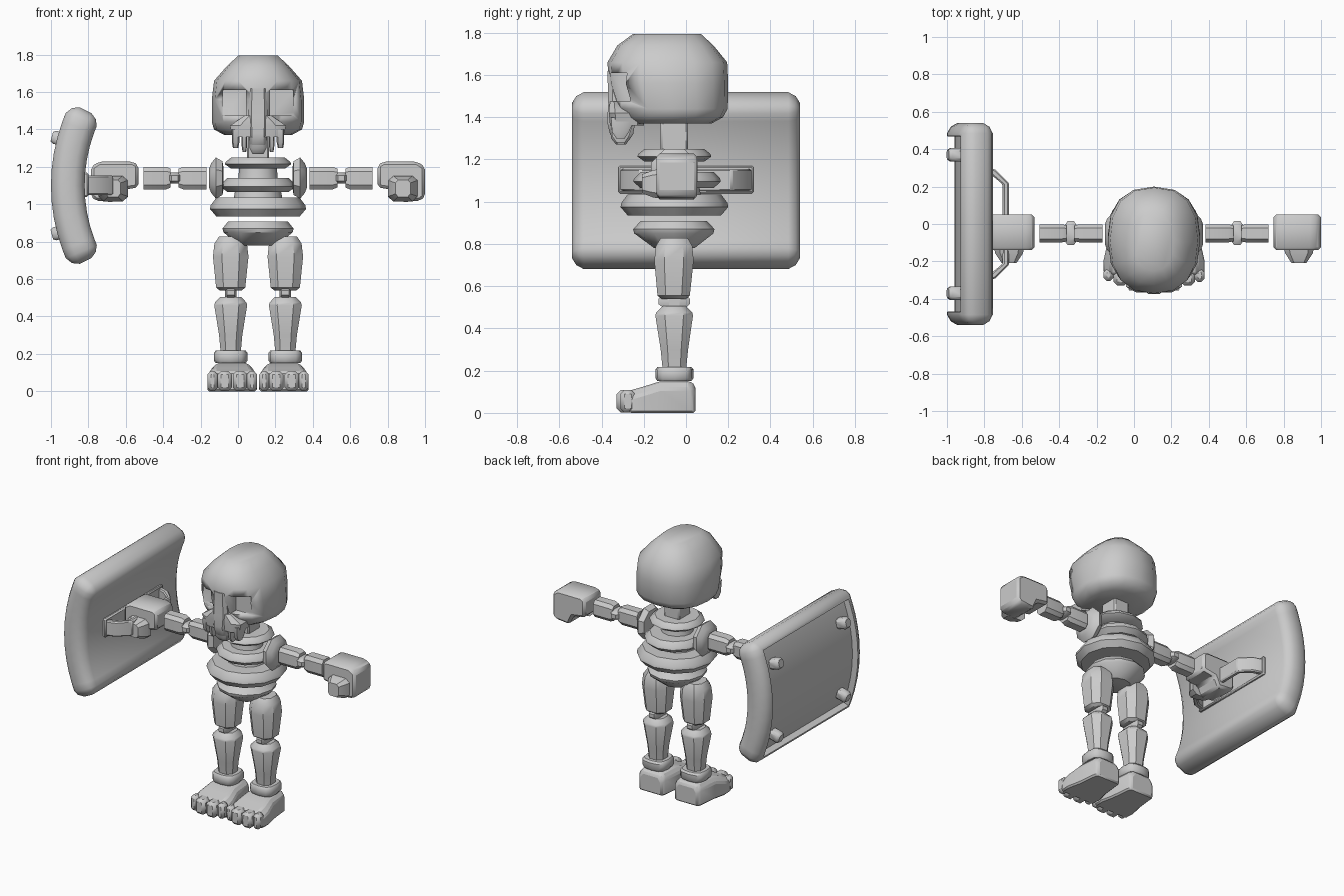
import bpy, bmesh, math
from mathutils import Vector

if "Cube" in bpy.data.objects:
    bpy.data.objects.remove(bpy.data.objects["Cube"])

CX, CY = 0.107, -0.055      # body axis
bone = bpy.data.materials.new("bone_grey")
bone.diffuse_color = (0.6, 0.6, 0.6, 1)
bone.use_nodes = True
bone.node_tree.nodes["Principled BSDF"].inputs["Base Color"].default_value = bone.diffuse_color


def finish(name, bm, bevel=0, segs=1, angle=38):
    bmesh.ops.recalc_face_normals(bm, faces=bm.faces)
    me = bpy.data.meshes.new(name)
    bm.to_mesh(me)
    bm.free()
    ob = bpy.data.objects.new(name, me)
    bpy.context.collection.objects.link(ob)
    me.materials.append(bone)
    if bevel:
        m = ob.modifiers.new("bevel", 'BEVEL')
        m.width, m.segments, m.limit_method = bevel, segs, 'ANGLE'
    bpy.ops.object.select_all(action='DESELECT')
    ob.select_set(True)
    bpy.context.view_layer.objects.active = ob
    bpy.ops.object.shade_smooth_by_angle(angle=math.radians(angle))
    return ob


def skin(rings):
    """Capped skin over equal-length point rings."""
    bm = bmesh.new()
    vs = [[bm.verts.new(p) for p in r] for r in rings]
    n = len(vs[0])
    for a, b in zip(vs, vs[1:]):
        for i in range(n):
            bm.faces.new((a[i], a[(i + 1) % n], b[(i + 1) % n], b[i]))
    bm.faces.new(vs[0])
    bm.faces.new(vs[-1])
    return bm


def outline(n, ru, rv, p=2.0, turn=0.0):
    """Superellipse outline that fills the given half sizes."""
    f = lambda c: math.copysign(abs(c) ** (2 / p), c)
    pts = [(f(math.cos(turn + 2 * math.pi * i / n)), f(math.sin(turn + 2 * math.pi * i / n))) for i in range(n)]
    mu, mv = max(a for a, b in pts), max(b for a, b in pts)
    return [(a / mu * ru, b / mv * rv) for a, b in pts]


def stack(name, x, rows, n=12, p=2.0, turn=0.0, **kw):
    """Upright part: rows of (z, half width, back y, front y)."""
    rings = []
    for z, rx, y0, y1 in rows:
        rings.append([(x + a, (y0 + y1) / 2 + b, z) for a, b in outline(n, rx, (y1 - y0) / 2, p, turn)])
    return finish(name, skin(rings), **kw)


def limb(name, s, rows, y=CY, z=1.14, p=3.5):
    """Sideways part on side s: rows of (x offset, half depth, half height)."""
    rings = [[(CX + s * dx, y + a, z + b) for a, b in outline(8, ry, rz, p, math.pi / 8)] for dx, ry, rz in rows]
    return finish(name, skin(rings))


def box(name, lo, hi, bevel=0.01):
    bm = bmesh.new()
    bmesh.ops.create_cube(bm, size=1)
    for v in bm.verts:
        v.co = [l + (c + 0.5) * (h - l) for c, l, h in zip(v.co, lo, hi)]
    return finish(name, bm, bevel)


def sbox(name, s, x0, x1, y0, y1, z0, z1, bevel=0.01):
    xs = sorted((CX + s * x0, CX + s * x1))
    return box(name, (xs[0], y0, z0), (xs[1], y1, z1), bevel)


# skull with eye sockets
skull = stack("skull", CX, [
    (1.37, 0.18, -0.27, 0.12), (1.40, 0.235, -0.30, 0.175), (1.44, 0.247, -0.325, 0.197),
    (1.56, 0.247, -0.365, 0.20), (1.66, 0.235, -0.372, 0.195), (1.74, 0.165, -0.325, 0.13),
    (1.795, 0.105, -0.25, 0.07)], n=16, p=2.4, angle=60)
for s in (-1, 1):
    cut = sbox("eye_cutter", s, 0.065, 0.19, -0.5, -0.265, 1.475, 1.61, 0)
    cut.hide_render = True
    cut.hide_set(True)
    m = skull.modifiers.new("socket", 'BOOLEAN')
    m.operation, m.object, m.solver = 'DIFFERENCE', cut, 'EXACT'

# muzzle, nose ridge and teeth
stack("muzzle", CX, [(1.36, 0.135, -0.36, -0.2), (1.42, 0.15, -0.365, -0.2), (1.475, 0.07, -0.36, -0.25)],
      n=8, p=4, turn=math.pi / 8)
stack("nose_ridge", CX, [(1.29, 0.028, -0.33, -0.27), (1.32, 0.045, -0.36, -0.25), (1.38, 0.05, -0.374, -0.24),
                         (1.46, 0.055, -0.368, -0.25), (1.62, 0.05, -0.372, -0.25)], n=8, p=4, turn=math.pi / 8)
stack("front_tooth", CX, [(1.27, 0.03, -0.33, -0.285), (1.30, 0.045, -0.355, -0.265), (1.36, 0.045, -0.36, -0.25)],
      n=8, p=4, turn=math.pi / 8)
for s in (-1, 1):
    for dx, r, z in ((0.073, 0.014, 1.28), (0.12, 0.02, 1.30)):
        stack("side_tooth", CX + s * dx, [(z, r * 0.7, -0.33, -0.29), (z + 0.03, r, -0.35, -0.27),
                                          (1.4, r, -0.355, -0.24)], n=8, p=4, turn=math.pi / 8)

# neck, ribs and pelvis
box("neck", (CX - 0.06, -0.12, 1.2), (CX + 0.06, 0.01, 1.42), 0.01)
stack("spine", CX, [(0.97, 0.14, -0.19, 0.08), (1.06, 0.125, -0.175, 0.065), (1.14, 0.105, -0.155, 0.045),
                    (1.21, 0.10, -0.15, 0.04)])
for name, z0, z1, r, y0, y1 in (("collar_rib", 1.19, 1.25, 0.177, -0.23, 0.12),
                                ("middle_rib", 1.065, 1.14, 0.198, -0.25, 0.165),
                                ("lower_rib", 0.935, 1.035, 0.257, -0.31, 0.20)):
    h, e = z1 - z0, 0.034
    stack(name, CX, [(z0, r - e, y0 + e, y1 - e), (z0 + h * 0.4, r, y0, y1),
                     (z0 + h * 0.6, r - 0.004, y0 + 0.004, y1 - 0.004), (z1, r - e, y0 + e, y1 - e)])
stack("pelvis", CX, [(0.78, 0.10, -0.15, 0.04), (0.85, 0.185, -0.245, 0.13), (0.87, 0.19, -0.25, 0.135),
                     (0.908, 0.16, -0.215, 0.10)])

for s in (-1, 1):
    # arm
    limb("shoulder", s, [(0.185, 0.06, 0.06), (0.19, 0.095, 0.09), (0.225, 0.11, 0.11),
                         (0.25, 0.085, 0.08), (0.262, 0.055, 0.05)], p=2)
    limb("upper_arm", s, [(0.275, 0.048, 0.06), (0.40, 0.048, 0.06), (0.425, 0.043, 0.05)], y=-0.05)
    limb("forearm", s, [(0.467, 0.043, 0.05), (0.49, 0.048, 0.06), (0.612, 0.048, 0.06)], y=-0.05)
    limb("elbow_link", s, [(0.40, 0.03, 0.02), (0.49, 0.03, 0.02)], y=-0.05)
    stack("elbow", CX + s * 0.445, [(1.11, 0.025, -0.09, -0.01), (1.125, 0.042, -0.112, 0.015),
                                    (1.155, 0.042, -0.112, 0.015), (1.17, 0.025, -0.09, -0.01)], n=8,
          turn=math.pi / 8)
    # fist
    prof = [(0.64, 1.09), (0.64, 1.21), (0.67, 1.228), (0.85, 1.228), (0.893, 1.20), (0.893, 1.04),
            (0.87, 1.02), (0.765, 1.01), (0.735, 1.075)]
    finish("fist", skin([[(CX + s * a, y, b) for a, b in prof] for y in (-0.14, 0.052)]), 0.018)
    thumb = [[(CX + s * (0.775 + a), y, 1.085 + b) for a, b in outline(8, r, h, 4, math.pi / 8)]
             for y, r, h in ((-0.12, 0.08, 0.07), (-0.155, 0.075, 0.065), (-0.208, 0.04, 0.045))]
    finish("thumb", skin(thumb))

    # leg
    lx = CX + s * 0.146
    stack("thigh", lx, [(0.54, 0.06, -0.115, 0.0), (0.555, 0.078, -0.135, 0.018), (0.72, 0.095, -0.15, 0.036),
                        (0.79, 0.087, -0.143, 0.03), (0.828, 0.062, -0.12, 0.008)], n=8, turn=math.pi / 8, p=2.5)
    box("knee_link", (lx - 0.03, -0.08, 0.47), (lx + 0.03, -0.03, 0.56), 0)
    stack("knee", lx, [(0.50, 0.03, -0.11, 0.0), (0.515, 0.03, -0.13, 0.018), (0.54, 0.03, -0.13, 0.018),
                       (0.56, 0.03, -0.11, 0.0)], n=8, p=4, turn=math.pi / 8)
    stack("shin", lx, [(0.20, 0.053, -0.11, 0.0), (0.30, 0.062, -0.12, 0.01), (0.46, 0.088, -0.145, 0.033),
                       (0.475, 0.084, -0.142, 0.03), (0.505, 0.055, -0.11, 0.0)], n=8, turn=math.pi / 8, p=2.5)
    stack("anklet", lx, [(0.15, 0.08, -0.135, 0.025), (0.165, 0.09, -0.145, 0.036), (0.205, 0.09, -0.145, 0.036),
                         (0.218, 0.08, -0.135, 0.025)], n=12, p=3)

    # foot with four toes
    fx = CX + s * 0.138
    rows = [(0.044, 0.085, 0.13), (0.02, 0.10, 0.15), (-0.12, 0.115, 0.15), (-0.20, 0.133, 0.125), (-0.27, 0.13, 0.105)]
    foot = [[(fx - r, y, 0), (fx + r, y, 0), (fx + r, y, h - 0.035), (fx + r * 0.72, y, h),
             (fx - r * 0.72, y, h), (fx - r, y, h - 0.035)] for y, r, h in rows]
    finish("foot", skin(foot), 0.01)
    for dx, w, y in ((-0.105, 0.027, -0.305), (-0.04, 0.038, -0.328), (0.042, 0.038, -0.328), (0.106, 0.027, -0.31)):
        box("toe", (fx + dx - w, y, 0.002), (fx + dx + w, -0.24, 0.108), 0.018)

# curved shield: made flat (arc length, y, radius), then bent
SX, SZ = -0.01, 1.10
bend = lambda a, y, r: Vector((SX - r * math.cos(a), y, SZ + r * math.sin(a)))
bm = bmesh.new()
bmesh.ops.create_cube(bm, size=1)
for v in bm.verts:
    v.co = (v.co.x * 0.84, v.co.y * 1.08, 0.90 + v.co.z * 0.18)
bmesh.ops.bevel(bm, geom=bm.edges[:], offset=0.055, segments=2, profile=0.4, affect='EDGES')
bm.faces.ensure_lookup_table()
bmesh.ops.recalc_face_normals(bm, faces=bm.faces)
outer = max(bm.faces, key=lambda f: f.calc_center_median().z)
bmesh.ops.inset_region(bm, faces=[outer], thickness=0.022)
bmesh.ops.inset_region(bm, faces=[outer], thickness=0.004, depth=-0.04)
for k in range(-4, 5):
    bmesh.ops.bisect_plane(bm, geom=bm.verts[:] + bm.edges[:] + bm.faces[:], plane_co=(k * 0.08, 0, 0),
                           plane_no=(1, 0, 0))
for v in bm.verts:
    v.co = bend(v.co.x / 0.905, v.co.y, v.co.z)
finish("shield", bm)

# studs on the outer face
for a in (-0.26, 0.26):
    for y in (-0.37, 0.37):
        rings = [[bend(a + u / 0.98, y + v, r) for u, v in outline(8, w, w, 3, math.pi / 8)]
                 for r, w in ((0.94, 0.035), (1.005, 0.035), (1.02, 0.025))]
        finish("shield_stud", skin(rings))

# handle on the inner face
path = [(-0.83, -0.30), (-0.75, -0.275), (-0.685, -0.215), (-0.685, 0.215), (-0.75, 0.275), (-0.83, 0.30)]
rings = []
for i, (x, y) in enumerate(path):
    a, b = Vector(path[max(i - 1, 0)]), Vector(path[min(i + 1, 5)])
    t = (b - a).normalized() * 0.018
    rings.append([(x - t.y, y + t.x, 1.05), (x + t.y, y - t.x, 1.05), (x + t.y, y - t.x, 1.155), (x - t.y, y + t.x, 1.155)])
finish("shield_handle", skin(rings), 0.008)
box("handle_plate", (-0.835, -0.32, 1.04), (-0.80, 0.32, 1.17), 0.008)
